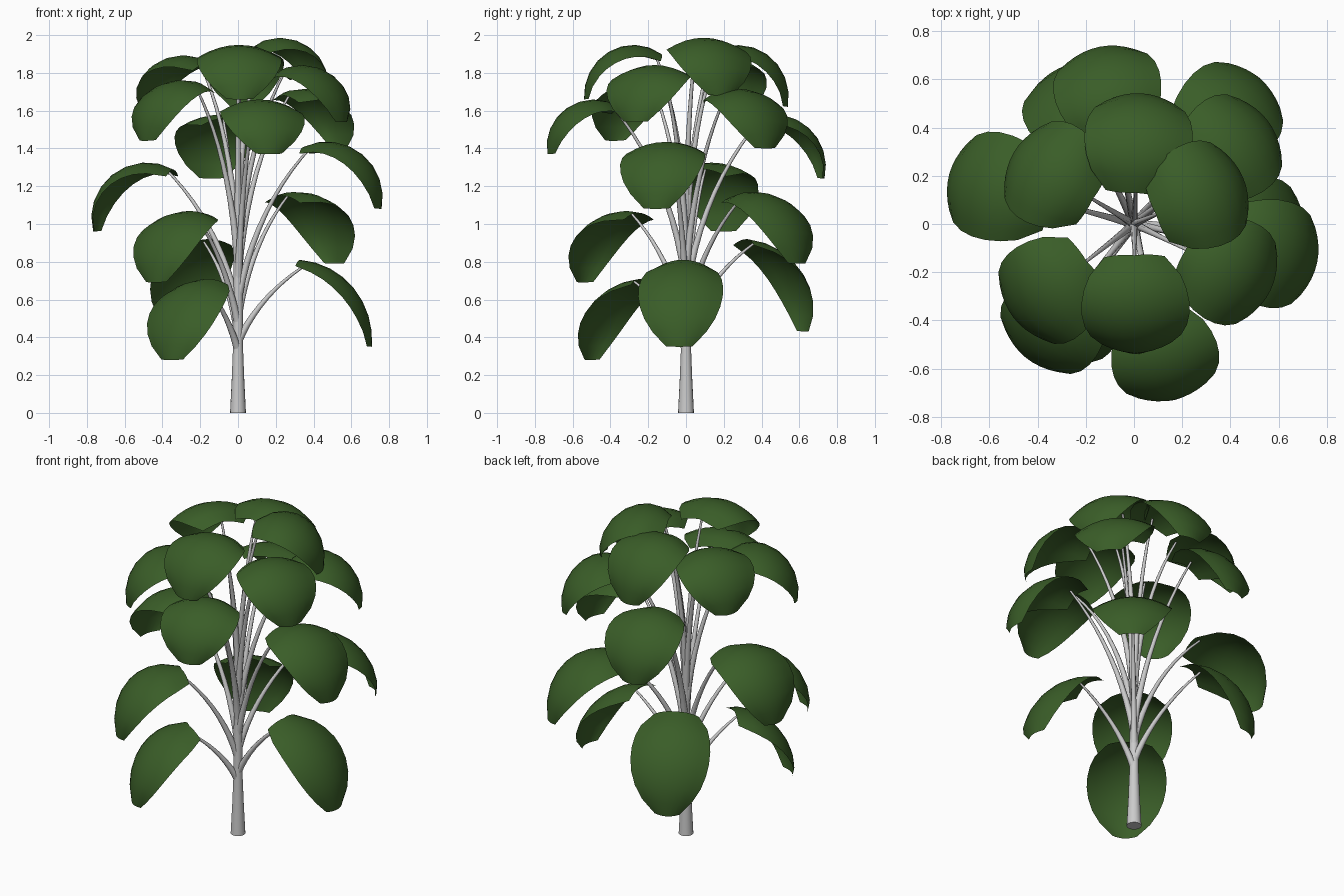
import bpy, bmesh
from math import radians, cos, sin, atan2, hypot
from mathutils import Vector, Matrix

if "Cube" in bpy.data.objects:
    bpy.data.objects.remove(bpy.data.objects["Cube"])

# Leaves, lowest first: azimuth, base radius, base z, tip radius, tip z, bend (degrees)
LEAVES = [
    (235, .29, .71, .63, .28, 92),
    (-3, .33, .81, .71, .35, 90),
    (116, .36, .92, .71, .43, 95),
    (231, .33, 1.06, .71, .69, 114),
    (49, .36, 1.15, .80, .79, 117),
    (165, .36, 1.29, .79, .96, 130),
    (-12, .36, 1.41, .775, 1.08, 124),
    (101, .37, 1.56, .745, 1.24, 124),
    (-77, .37, 1.62, .75, 1.37, 130),
    (38, .31, 1.68, .70, 1.40, 130),
    (218, .25, 1.73, .63, 1.44, 130),
    (-26, .24, 1.80, .63, 1.54, 132),
    (149, .20, 1.85, .58, 1.60, 134),
    (87, .13, 1.90, .54, 1.62, 136),
    (-89, .13, 1.90, .54, 1.66, 130),
    (23, .10, 1.94, .49, 1.68, 136),
]
# Half width of the blade along its length
WIDTHS = [.125, .19, .213, .224, .224, .213, .188, .143, .07]
ROWS, COLS = len(WIDTHS), 8


def material(name, rgb):
    m = bpy.data.materials.new(name)
    m.diffuse_color = (*rgb, 1)
    m.use_nodes = True
    m.node_tree.nodes["Principled BSDF"].inputs["Base Color"].default_value = m.diffuse_color
    return m


def finish(bm, name, mat=None):
    for f in bm.faces:
        f.smooth = True
    me = bpy.data.meshes.new(name)
    bm.to_mesh(me)
    bm.free()
    ob = bpy.data.objects.new(name, me)
    bpy.context.collection.objects.link(ob)
    if mat:
        me.materials.append(mat)
    return ob


def tube(name, pts, radii, sides=8):
    bm = bmesh.new()
    rings = []
    for i, p in enumerate(pts):
        d = pts[min(i + 1, len(pts) - 1)] - pts[max(i - 1, 0)]
        q = Vector((0, 0, 1)).rotation_difference(d)
        rings.append([bm.verts.new(p + q @ Vector((radii[i] * cos(a), radii[i] * sin(a), 0)))
                      for a in (radians(360 * k / sides) for k in range(sides))])
    for a, b in zip(rings, rings[1:]):
        for k in range(sides):
            j = (k + 1) % sides
            bm.faces.new((a[k], a[j], b[j], b[k]))
    bm.faces.new(rings[0][::-1])
    bm.faces.new(rings[-1])
    ob = finish(bm, name)
    ob.data.polygons[-1].use_smooth = ob.data.polygons[-2].use_smooth = False


def arc(r0, z0, r1, z1, bend):
    """Drooping midrib in the radial plane: list of (r, z, tangent angle)."""
    n = ROWS - 1

    def tangent(t):  # bends slightly more near the base
        return radians(bend) * (.5 - t * (1.08 - .08 * t))
    x, z, raw = 0, 0, [(0, 0)]
    for i in range(n):
        a = tangent((i + .5) / n)
        x, z = x + cos(a), z + sin(a)
        raw.append((x, z))
    scale = hypot(r1 - r0, z1 - z0) / hypot(x, z)
    turn = atan2(z1 - z0, r1 - r0) - atan2(z, x)
    c, s = cos(turn) * scale, sin(turn) * scale
    return [(r0 + u * c - v * s, z0 + u * s + v * c, turn + tangent(i / n))
            for i, (u, v) in enumerate(raw)]


def leaf(name, midrib, az, mat):
    bm = bmesh.new()
    grid = []
    for i, ((r, z, t), w) in enumerate(zip(midrib, WIDTHS)):
        row = []
        for k in range(COLS + 1):
            u = 2 * k / COLS - 1
            drop = u * u * (.018 + w * w)          # cupped cross-section
            back = .018 * abs(u) if i == 0 else 0  # heart-shaped base lobes
            row.append(bm.verts.new((r - back * cos(t) + drop * sin(t), u * w,
                                     z - back * sin(t) - drop * cos(t))))
        grid.append(row)
    for a, b in zip(grid, grid[1:]):
        for k in range(COLS):
            bm.faces.new((a[k], b[k], b[k + 1], a[k + 1]))
    bm.transform(Matrix.Rotation(az, 4, 'Z'))
    finish(bm, name, mat)


green = material("leaf_green", (.042, .11, .021))

# Tapered trunk
heights = [0, .18, .36, .6, .8, 1.0, 1.15]
tube("trunk", [Vector((0, 0, z)) for z in heights],
     [.042, .033, .026, .025, .023, .02, .012], 16)

# Stalks spiralling up the trunk, each carrying one leaf
for i, (deg, r0, z0, r1, z1, bend) in enumerate(LEAVES):
    az = radians(deg)
    rib = arc(r0, z0, r1, z1, bend)
    r, z = rib[0][0] * .4 + rib[1][0] * .6, rib[0][1] * .4 + rib[1][1] * .6 - .006
    start = .33 + .046 * i
    bow = .33 - .013 * i
    pts, radii = [], []
    for k in range(11):
        t = k / 10
        pr = 2 * t * (1 - t) * bow * r + t * t * r
        pz = start + (z - start) * (2 * t * (1 - t) * .62 + t * t)
        pts.append(Vector((pr * cos(az), pr * sin(az), pz)))
        radii.append(.022 - .016 * t ** .7)
    tube(f"stalk_{i + 1}", pts, radii)
    leaf(f"leaf_{i + 1}", rib, az, green)
